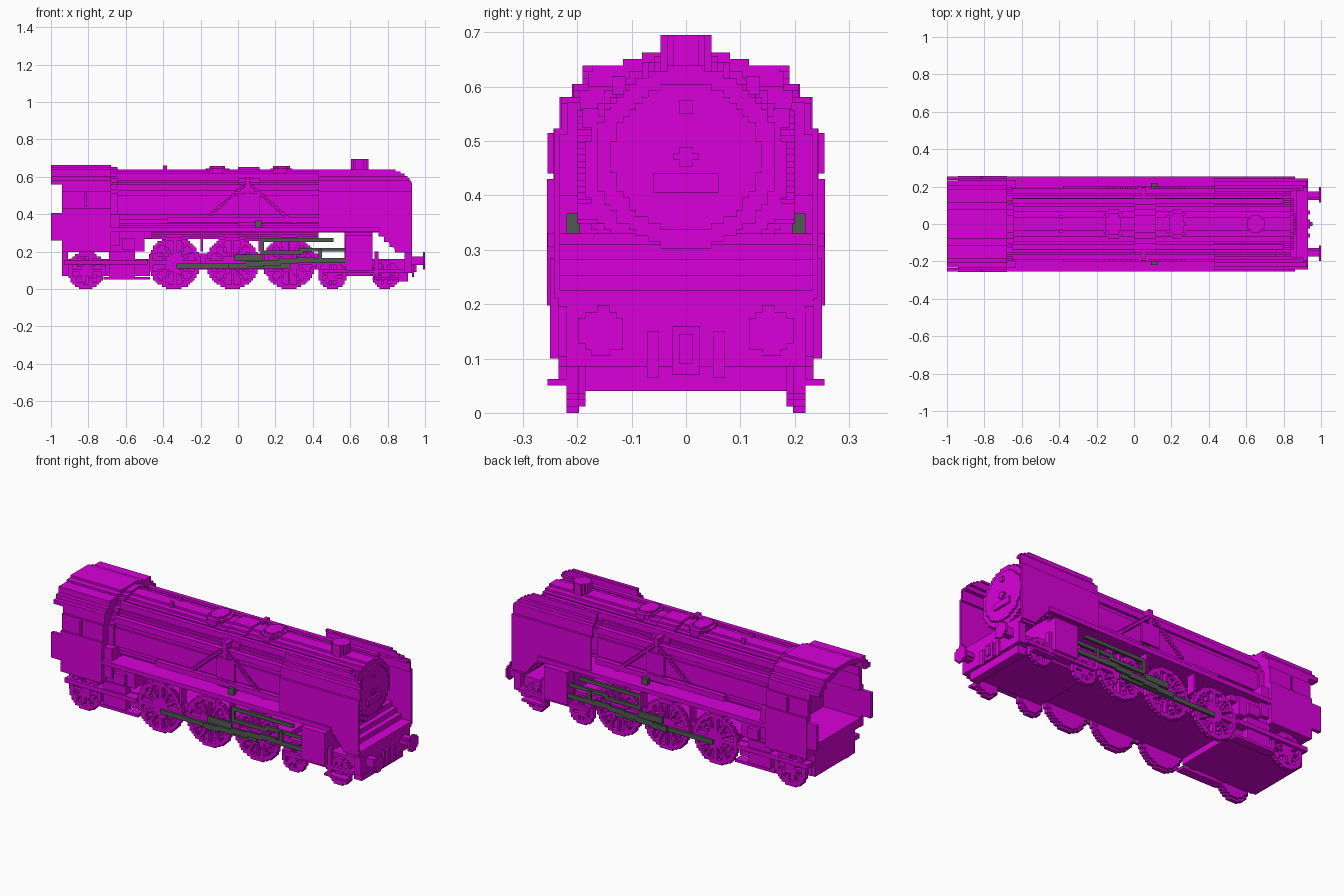
import bpy, bmesh, math

cube = bpy.data.objects.get("Cube")
if cube:
    bpy.data.objects.remove(cube, do_unlink=True)

UNIT = 2 / 172  # size of one block
TWO = 2 * UNIT


def material(name, rgb):
    m = bpy.data.materials.new(name)
    m.use_nodes = True
    m.diffuse_color = (*rgb, 1)
    m.node_tree.nodes["Principled BSDF"].inputs["Base Color"].default_value = (*rgb, 1)
    return m


PAINT = material("magenta", (.7, 0, .7))
STEEL = material("dark_grey_green", (.08, .1, .08))


def finish(name, bm, mat):
    bmesh.ops.recalc_face_normals(bm, faces=bm.faces[:])
    mesh = bpy.data.meshes.new(name)
    bm.to_mesh(mesh)
    bm.free()
    mesh.materials.append(mat)
    bpy.context.collection.objects.link(bpy.data.objects.new(name, mesh))


def add_box(bm, x, y, z):
    """One centred box if y is a half width, a mirrored pair if y is a range."""
    sides = ((-y, y),) if isinstance(y, float) else (y, (-y[1], -y[0]))
    for side in sides:
        for v in bmesh.ops.create_cube(bm, size=1)["verts"]:
            for axis, (low, high) in enumerate((x, side, z)):
                v.co[axis] = high if v.co[axis] > 0 else low


def box(name, x, y, z, mat=PAINT):
    bm = bmesh.new()
    add_box(bm, x, y, z)
    finish(name, bm, mat)


def slab(name, axis, span, test, reach=.7):
    """Blocky outline: every cell passing the test, extruded along an axis."""
    n = math.ceil(reach / UNIT)
    cells = {(i, j) for i in range(-n, n) for j in range(-n, n)
             if test((i + .5) * UNIT, (j + .5) * UNIT)}
    bm, cache = bmesh.new(), {}

    def vert(corner, w):
        if (corner, w) not in cache:
            p = [corner[0] * UNIT, corner[1] * UNIT]
            p.insert(axis, w)
            cache[corner, w] = bm.verts.new(p)
        return cache[corner, w]

    start, end = span
    for i, j in cells:
        ring = [(i, j), (i + 1, j), (i + 1, j + 1), (i, j + 1)]
        for w in span:
            bm.faces.new([vert(c, w) for c in ring])
        for k, (di, dj) in enumerate(((0, -1), (1, 0), (0, 1), (-1, 0))):
            if (i + di, j + dj) not in cells:
                p, q = ring[k], ring[(k + 1) % 4]
                bm.faces.new([vert(p, start), vert(q, start), vert(q, end), vert(p, end)])
    finish(name, bm, PAINT)


def disc(name, axis, span, centre, radius, inner=0, stretch=1):
    """Disc or ring; stretch widens it along its second direction."""
    cu, cv = centre
    slab(name, axis, span,
         lambda u, v: inner <= math.hypot(u - cu, (v - cv) / stretch) < radius, reach=.9)


WHEEL_BACK, WHEEL_WEB, WHEEL_FACE = .185, .197, .22


def wheel(name, x, radius, spokes):
    def rim_and_spokes(u, v):
        d, angle = math.hypot(u - x, v - radius), math.atan2(v - radius, u - x)
        step = 2 * math.pi / spokes
        off = abs((angle + step / 2) % step - step / 2)
        return d < radius and (d > radius - TWO or d < TWO or off * d < .8 * UNIT)
    for side, s in (("left", 1), ("right", -1)):
        slab(f"{name}_{side}", 1, (s * WHEEL_WEB, s * WHEEL_FACE), rim_and_spokes, reach=.95)
        disc(f"{name}_web_{side}", 1, (s * WHEEL_BACK, s * WHEEL_WEB), (x, radius), radius - UNIT)


# Half width of cab and side sheets below each height
PROFILE = ((.43, .255), (.52, .243), (.58, .23), (.6, .207), (.64, .19), (.65, .12), (.66, .08))


def half_width(z):
    return next((w for top, w in PROFILE if z < top), 0)


def shell(y, z):
    return half_width(z + TWO) - TWO < abs(y) < half_width(z)


# Boiler, smokebox, door and raised bands
CAB_FRONT, SHEET_BACK, BOX_FRONT, NOSE = -.68, .43, .84, .93
BOILER, DOOR = (0, .45), (0, .47)
disc("boiler", 0, (CAB_FRONT, SHEET_BACK), BOILER, .187)
disc("smokebox", 0, (SHEET_BACK, BOX_FRONT), DOOR, .168)
disc("smokebox_door", 0, (BOX_FRONT, BOX_FRONT + UNIT), DOOR, .136)
DOOR_DETAIL = (BOX_FRONT, BOX_FRONT + TWO)
box("door_plate", DOOR_DETAIL, .06, (.405, .44))
box("door_lamp", DOOR_DETAIL, UNIT, (.55, .575))
box("door_handle_bar", DOOR_DETAIL, TWO, (.465, .477))
box("door_handle_post", DOOR_DETAIL, UNIT, (.453, .489))
disc("boiler_band", 0, (0, .115), BOILER, .2, inner=.17)
disc("firebox_band", 0, (CAB_FRONT, CAB_FRONT + 3 * UNIT), BOILER, .2, inner=.17)

# Roof fittings
for name, x in (("rear_dome", -.11), ("front_dome", .23)):
    disc(name, 2, (.6, .645), (x, 0), .06, stretch=1.4)
    disc(name + "_cap", 2, (.645, .657), (x, 0), .045, stretch=1.4)
disc("chimney", 2, (.62, .695), (.65, 0), .046)
box("whistle", (-.4, -.38), (.028, .045), (.62, .66))

# Handrails and boiler side pipes
RAIL_BACK = -.65
box("lower_handrail", (RAIL_BACK, SHEET_BACK), (.16, .19), (.525, .56))
box("upper_handrail", (RAIL_BACK, .8), (.11, .135), (.585, .62))
box("long_pipe", (-.38, SHEET_BACK), (.15, .2), (.355, .385))
bm = bmesh.new()
add_box(bm, (.04, .065), (.12, .195), (.5, .6))
for direction, count in ((1, 18), (-1, 14)):
    for k in range(count):
        x = .05 + direction * (.02 + k * .0135)
        z = .545 - k * UNIT
        add_box(bm, (x - UNIT, x + UNIT), (.15, .2), (z, z + UNIT))
finish("side_pipes", bm, PAINT)

# Running boards, firebox and reverser
BOARD_LOW, BOARD_TOP = .305, .33
box("running_board", (CAB_FRONT, .76), .255, (BOARD_LOW, BOARD_TOP))
box("firebox", (CAB_FRONT, -.5), .215, (.2, BOARD_LOW))
box("firebox_back", (CAB_FRONT, -.63), .235, (.23, .4))
box("firebox_front", (-.5, -.46), .2, (.27, BOARD_LOW))
box("sand_box", (-.62, -.55), (.2, .235), (.21, .27))
for name, x in (("rear_bracket", -.2), ("front_bracket", .11)):
    box(name, (x, x + UNIT), (.19, .24), (.2, BOARD_LOW))
box("reverser", (.09, .125), (.195, WHEEL_FACE), (BOARD_TOP, .367), STEEL)

# Cab, open at the rear
CAB_BACK, CAB_LOW, EAVES = -.94, .2, .56
slab("cab_roof", 0, (-1, CAB_FRONT), lambda y, z: z > EAVES and shell(y, z))
slab("cab_walls", 0, (CAB_BACK, CAB_FRONT), lambda y, z: CAB_LOW < z < EAVES and shell(y, z))
slab("cab_front", 0, (CAB_FRONT - TWO, CAB_FRONT),
     lambda y, z: z > CAB_LOW and abs(y) < half_width(z))
box("cab_floor", (CAB_BACK, CAB_FRONT), .235, (CAB_LOW, .25))
box("rear_beam", (CAB_BACK, -.91), .18, (.07, CAB_LOW))
box("cab_rear_plate", (-1, CAB_BACK), (.235, .255), (.26, .405))
box("cab_handrail", (-.82, -.81), (.24, .255), (.44, .515))

# Side sheets around the smokebox, rounded at the front
bm = bmesh.new()
for k in range(18, 55):
    z = (k + .5) * UNIT
    outer = min(half_width(z), .243)
    inner = min(outer - UNIT, max(.172, half_width(z + UNIT) - UNIT))
    front = NOSE - 16 * max(0, z - EAVES) ** 2
    back = SHEET_BACK if z > BOARD_LOW else .76 + .85 * (BOARD_LOW - z)
    add_box(bm, (back, front), (inner, outer), (z - UNIT / 2, z + UNIT / 2))
finish("side_sheets", bm, PAINT)

# Stepped front deck, buffer beam and couplings
for k, name in enumerate(("top", "upper", "lower", "bottom")):
    x, z = .75 + .03 * k, .31 - .028 * k
    box(f"{name}_deck_step", (x, NOSE if name == "bottom" else x + .06), .235, (z - .03, z))
box("buffer_beam", (.89, NOSE), .22, (.085, .2))
box("lower_beam", (.86, .91), .185, (.04, .09))
box("coupler", (NOSE, NOSE + UNIT), .025, (.07, .16))
box("coupler_hook", (NOSE, NOSE + TWO), UNIT, (.09, .145))
box("brake_hose", (NOSE, NOSE + UNIT), (.05, .072), (.065, .15))
for side, y in (("left", .155), ("right", -.155)):
    disc(f"buffer_{side}", 0, (1 - UNIT, 1), (y, .15), .044)
    disc(f"buffer_stem_{side}", 0, (NOSE, 1 - UNIT), (y, .15), TWO)

# Underframe, trucks and footsteps
box("rear_underframe", (-.92, -.47), WHEEL_BACK, (.07, .16))
box("middle_underframe", (-.47, .45), WHEEL_BACK, (.105, .19))
box("front_underframe", (.45, .9), WHEEL_BACK, (.07, .16))
box("cylinder_saddle", (.57, .72), .19, (.1, BOARD_LOW))
box("trailing_truck_frame", (-.93, -.48), (.18, .235), (.13, .155))
box("ash_pan", (-.72, -.47), (.18, .23), (.05, .065))
box("ash_pan_side", (-.69, -.55), (.18, .225), (.065, .2))
box("pilot_truck_frame", (.45, .89), (.18, .235), (.085, .105))
box("footstep", (.72, .86), (.21, .255), (.05, .062))
box("footstep_hanger", (.73, .75), (.21, .235), (.05, .2))

# Wheels
for name, x in (("rear_driver", -.34), ("middle_driver", -.03), ("front_driver", .275)):
    wheel(name, x, .14, spokes=12)
wheel("trailing_wheel", -.81, .1, spokes=10)
wheel("rear_pilot_wheel", .505, .075, spokes=8)
wheel("front_pilot_wheel", .79, .075, spokes=8)

# Cylinders, rods and valve gear
CYLINDER_BACK = .575
INNER_ROD, OUTER_ROD = (WHEEL_FACE, .233), (.233, .245)
box("cylinder", (CYLINDER_BACK, .72), (WHEEL_BACK, .25), (.1, .285))
box("coupling_rod", (-.33, .28), INNER_ROD, (.11, .135), STEEL)
bm = bmesh.new()
for k in range(5):
    x, z = -.05 + .09 * k, .11 + .008 * k
    add_box(bm, (x, x + .1), OUTER_ROD, (z, z + .03))
finish("main_rod", bm, STEEL)
box("piston_rod", (.37, CYLINDER_BACK), OUTER_ROD, (.14, .165), STEEL)
box("radius_rod", (.12, .51), INNER_ROD, (.252, .272), STEEL)
box("expansion_link", (.12, .14), INNER_ROD, (.2, .272), STEEL)
box("eccentric_rod", (.12, .35), INNER_ROD, (.185, .205), STEEL)
box("valve_stem", (.33, CYLINDER_BACK), INNER_ROD, (.2, .22), STEEL)
box("combination_lever", (.43, .45), OUTER_ROD, (.14, .215), STEEL)
box("return_crank", (-.02, .13), OUTER_ROD, (.15, .185), STEEL)
